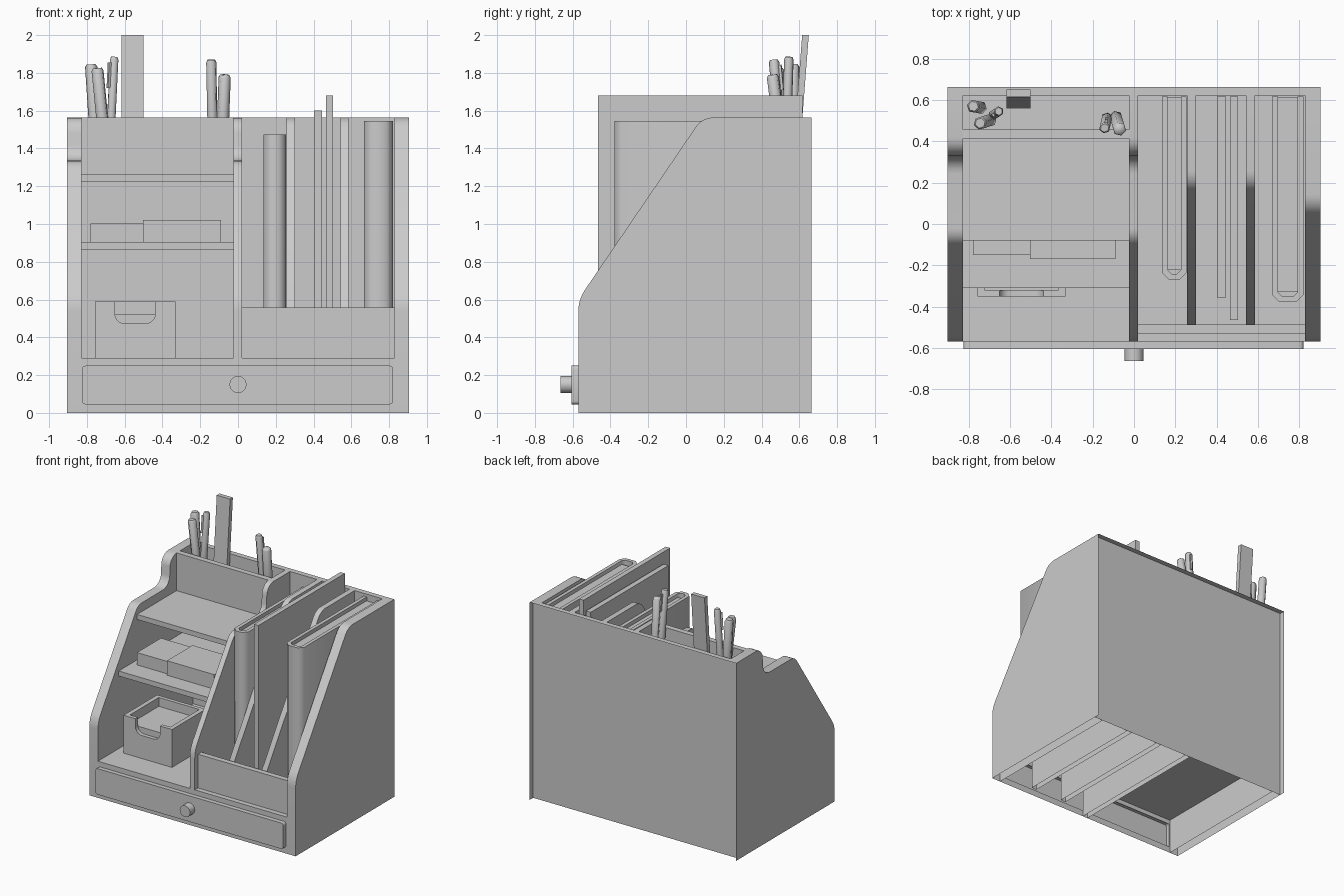
import bpy, bmesh, math
from mathutils import Vector

if "Cube" in bpy.data.objects:
    bpy.data.objects.remove(bpy.data.objects["Cube"])


def finish(name, bm, smooth=0):
    bmesh.ops.recalc_face_normals(bm, faces=bm.faces[:])
    me = bpy.data.meshes.new(name)
    bm.to_mesh(me)
    bm.free()
    ob = bpy.data.objects.new(name, me)
    bpy.context.collection.objects.link(ob)
    if smooth:
        bpy.ops.object.select_all(action='DESELECT')
        ob.select_set(True)
        bpy.context.view_layer.objects.active = ob
        bpy.ops.object.shade_smooth_by_angle(angle=math.radians(smooth))
    return ob


def prism(name, pts, axis, a, b, smooth=0, drop=()):
    """Extrude a 2D outline from a to b along an axis; drop lists open sides by normal."""
    def place(p, t):
        return {'x': (t, p[0], p[1]), 'y': (p[0], t, p[1]), 'z': (p[0], p[1], t)}[axis]
    bm = bmesh.new()
    lo = [bm.verts.new(place(p, a)) for p in pts]
    hi = [bm.verts.new(place(p, b)) for p in pts]
    bm.faces.new(lo)
    bm.faces.new(hi)
    n = len(pts)
    for i in range(n):
        j = (i + 1) % n
        bm.faces.new((lo[i], lo[j], hi[j], hi[i]))
    bmesh.ops.recalc_face_normals(bm, faces=bm.faces[:])
    gone = [f for f in bm.faces if any(f.normal.dot(Vector(d)) > 0.99 for d in drop)]
    bmesh.ops.delete(bm, geom=gone, context='FACES')
    return finish(name, bm, smooth)


def box(name, x0, x1, y0, y1, z0, z1, drop=()):
    return prism(name, [(x0, y0), (x1, y0), (x1, y1), (x0, y1)], 'z', z0, z1, 0, drop)


def fillet(corners, seg=5):
    """Round each (u, v, radius) corner of an outline."""
    out = []
    n = len(corners)
    for i, (u, v, r) in enumerate(corners):
        p = Vector((u, v))
        if r == 0:
            out.append((u, v))
            continue
        d0 = (Vector(corners[i - 1][:2]) - p).normalized()
        d1 = (Vector(corners[(i + 1) % n][:2]) - p).normalized()
        half = d0.angle(d1) / 2
        c = p + (d0 + d1).normalized() * (r / math.sin(half))
        t = r / math.tan(half)
        s, e = p + d0 * t - c, p + d1 * t - c
        turn = math.pi - 2 * half
        for k in range(seg + 1):
            f = k / seg
            w = (s * math.sin((1 - f) * turn) + e * math.sin(f * turn)) / math.sin(turn)
            out.append(tuple(c + w))
    return out


DOWN, BACK = (0, 0, -1), (0, 1, 0)
W, IN, TOP, YB, YI = 0.904, 0.828, 1.564, 0.664, 0.622

# Side walls and dividers, open underneath
right = [(YI, 0, 0), (YI, TOP, 0), (0.086, TOP, 0.11), (-0.57, 0.60, 0.2), (-0.57, 0, 0)]
stepped = [(YI, 0, 0), (YI, TOP, 0), (0.335, TOP, 0.085), (0.325, 1.335, 0.085),
           (-0.068, 1.335, 0.09), (-0.57, 0.60, 0.2), (-0.57, 0, 0)]
slot = [(YI, 0, 0), (YI, TOP, 0), (0.2, TOP, 0.11), (-0.49, 0.53, 0), (-0.49, 0, 0)]
prism("right_side", fillet(right), 'x', IN, W, 35, (DOWN, BACK))
prism("left_side", fillet(stepped), 'x', -W, -IN, 35, (DOWN, BACK))
prism("middle_divider", fillet(stepped), 'x', -0.023, 0.02, 35, (DOWN, BACK))
for i, x in enumerate((0.257, 0.542)):
    prism(f"slot_divider_{i + 1}", fillet(slot), 'x', x, x + 0.044, 35, (DOWN, BACK))

# Carcass panels and shelves; the back is recessed inside a thin rim
box("back_panel", -W, W, YI, YB, 0, TOP, (DOWN, BACK))
box("floor", -IN, IN, -0.57, YI, 0.28, 0.29)
box("slot_front", 0.02, IN, -0.53, -0.487, 0.29, 0.557)
box("lower_shelf", -IN, -0.023, -0.31, YI, 0.865, 0.905)
box("upper_shelf", -IN, -0.023, -0.08, YI, 1.225, 1.265)
box("pen_tray_front", -IN, -0.023, 0.413, 0.457, 1.265, TOP)

# Thin front frame around the drawer opening
bm = bmesh.new()
outer, inner = [[bm.verts.new((x, -0.57, z)) for x, z in ((a, c), (b, c), (b, d), (a, d))]
                for a, b, c, d in ((-IN, IN, 0, 0.29), (-0.82, 0.815, 0.05, 0.245))]
for k in range(4):
    m = (k + 1) % 4
    bm.faces.new((outer[k], outer[m], inner[m], inner[k]))
finish("lower_front", bm)

# Drawer front and knob
prism("drawer_front", fillet([(-0.825, 0.045, .018), (0.82, 0.045, .018),
                              (0.82, 0.25, .018), (-0.825, 0.25, .018)], 3),
      'y', -0.605, -0.57, 35, (BACK,))
prism("drawer_knob", [(0.046 * math.cos(k * math.pi / 6), 0.15 + 0.046 * math.sin(k * math.pi / 6))
                      for k in range(12)], 'y', -0.664, -0.605, 35, (BACK,))

# Note box with a scooped front and paper inside
X0, X1, Y0, Y1 = -0.757, -0.332, -0.352, 0.07
prism("note_box_front", fillet([(X0, 0.29, 0), (X1, 0.29, 0), (X1, 0.59, 0), (-0.437, 0.59, 0),
                                (-0.437, 0.472, .055), (-0.652, 0.472, .055), (-0.652, 0.59, 0),
                                (X0, 0.59, 0)]), 'y', Y0, Y0 + 0.03, 35)
box("note_box_left", X0, X0 + 0.035, Y0 + 0.03, Y1, 0.29, 0.59)
box("note_box_right", X1 - 0.035, X1, Y0 + 0.03, Y1, 0.29, 0.59)
box("note_box_back", X0 + 0.035, X1 - 0.035, Y1 - 0.03, Y1, 0.29, 0.59)
box("note_paper", X0 + 0.035, X1 - 0.035, Y0 + 0.03, Y1 - 0.03, 0.29, 0.52)

# Boxes on the lower shelf
box("small_box", -0.78, -0.503, -0.15, 0.15, 0.905, 1.003)
box("large_box", -0.503, -0.09, -0.17, 0.15, 0.905, 1.02)


# Binders: U-shaped cover around a page block
def binder(name, x0, x1, y0, top):
    c, w, back = 0.035, 0.028, 0.617
    a, b, f = x0 + w, x1 - w, y0 + w
    cover = [(x0, back), (x0, y0 + c), (x0 + c, y0), (x1 - c, y0), (x1, y0 + c), (x1, back),
             (b, back), (b, f + 0.02), (b - 0.02, f), (a + 0.02, f), (a, f + 0.02), (a, back)]
    prism(name + "_cover", cover, 'z', 0.29, top, 50)
    box(name + "_pages", a, b, f + 0.02, back - 0.003, 0.29, top - 0.03)


binder("binder_small", 0.135, 0.255, -0.27, 1.475)
binder("binder_large", 0.668, 0.82, -0.378, 1.545)
box("thin_folder", 0.403, 0.445, -0.355, 0.617, 0.29, 1.6)
box("tall_folder", 0.465, 0.504, -0.465, 0.617, 0.29, 1.68)

# Ruler leaning on the back panel
prism("ruler", [(0.558, 1.265), (0.593, 1.265), (0.65, 2.0), (0.615, 2.0)], 'x', -0.617, -0.5)


# Pens: stacked six-sided rings along a tilted axis
def pen(name, bottom, top, r, clip):
    p0, p1 = Vector(bottom), Vector(top)
    d = p1 - p0
    q = d.to_track_quat('Z', 'X')
    bm = bmesh.new()
    rings = []
    for h, s in ((0, .25), (.12, .9), (.14, 1), (.975, 1), (1, .75)):
        rings.append([bm.verts.new(p0 + q @ Vector((r * s * math.cos(k * math.pi / 3),
                                                    r * s * math.sin(k * math.pi / 3), h * d.length)))
                      for k in range(6)])
    for lo, hi in zip(rings, rings[1:]):
        for k in range(6):
            m = (k + 1) % 6
            bm.faces.new((lo[k], lo[m], hi[m], hi[k]))
    bm.faces.new(rings[0])
    bm.faces.new(rings[-1])
    finish(name, bm, 62)
    if clip:
        ob = box(name + "_clip", r * .8, r + .01, -.007, .007, d.length * .73, d.length * .95)
        ob.location = p0
        ob.rotation_mode = 'QUATERNION'
        ob.rotation_quaternion = q


pens = [((-.74, .563, 1.265), (-.778, .57, 1.845), .033, False),
        ((-.69, .505, 1.265), (-.745, .488, 1.825), .033, False),
        ((-.685, .525, 1.265), (-.655, .545, 1.885), .025, True),
        ((-.13, .52, 1.265), (-.142, .465, 1.87), .028, True),
        ((-.09, .525, 1.265), (-.07, .458, 1.79), .033, False)]
for i, p in enumerate(pens):
    pen(f"pen_{i + 1}", *p)
